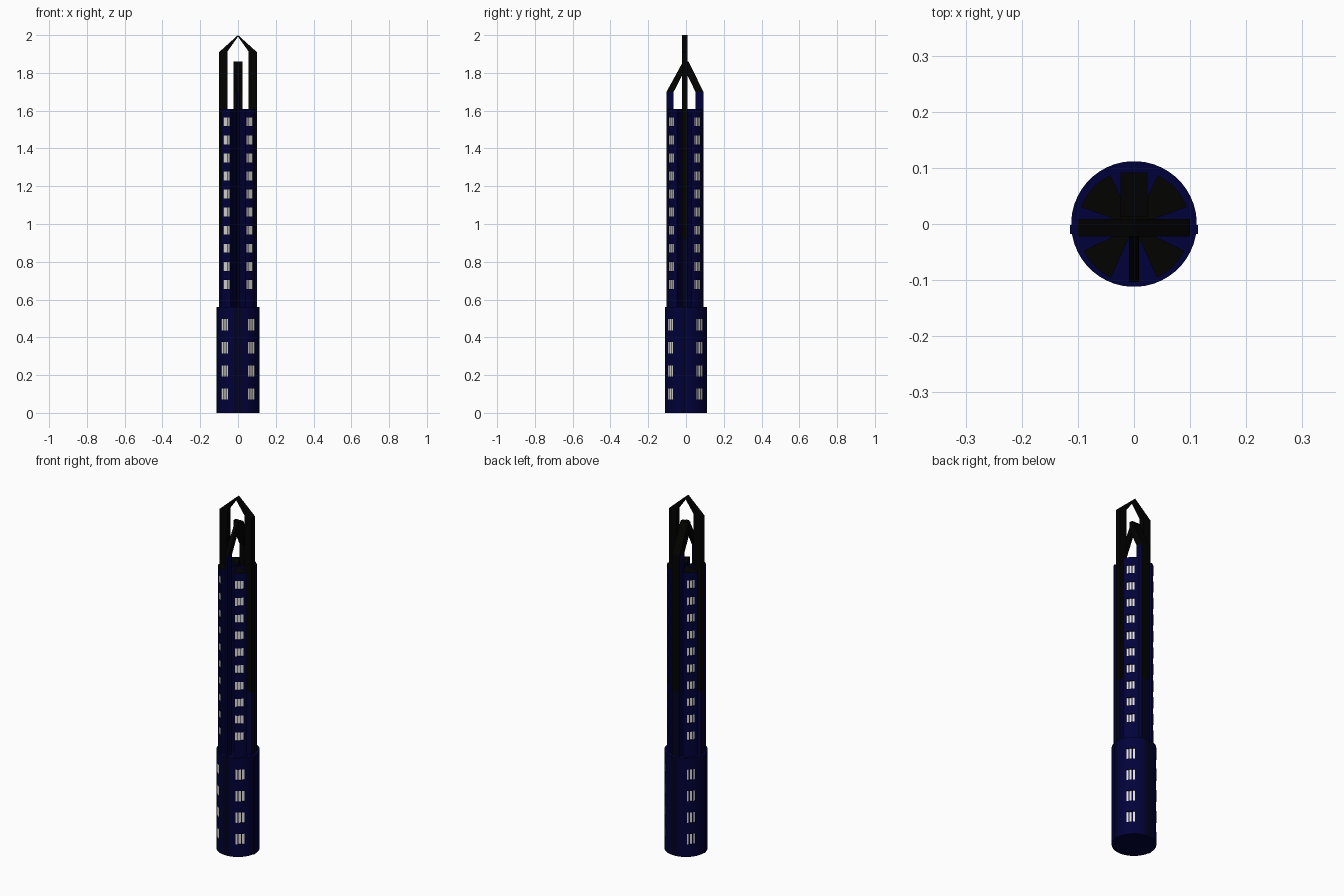
import bpy, bmesh
from math import sin, cos, radians
from mathutils import Vector, Matrix

cube = bpy.data.objects.get("Cube")
if cube:
    bpy.data.objects.remove(cube)

CY = -0.004          # the shaft sits slightly forward of the base
LEDGE, ROOF, SPLIT = 0.56, 1.61, 0.92


def material(name, rgb):
    m = bpy.data.materials.new(name)
    m.use_nodes = True
    m.diffuse_color = (*rgb, 1)
    m.node_tree.nodes["Principled BSDF"].inputs["Base Color"].default_value = (*rgb, 1)
    return m


navy = material("navy", (0.0004, 0.0004, 0.042))
midnight = material("midnight", (0.0004, 0.0004, 0.015))
black = material("black", (0.0005, 0.0005, 0.0004))
glass = material("pale_window", (0.75, 0.74, 0.7))


def finish(name, bm, *mats):
    bmesh.ops.recalc_face_normals(bm, faces=bm.faces)
    mesh = bpy.data.meshes.new(name)
    bm.to_mesh(mesh)
    bm.free()
    obj = bpy.data.objects.new(name, mesh)
    bpy.context.collection.objects.link(obj)
    for m in mats:
        mesh.materials.append(m)
    return obj


def extrude(bm, points, offset):
    """Fill an outline and extrude it along an offset vector."""
    face = bm.faces.new([bm.verts.new(p) for p in points])
    new = bmesh.ops.extrude_face_region(bm, geom=[face], use_keep_orig=True)["geom"]
    bmesh.ops.translate(bm, vec=offset,
                        verts=[v for v in new if isinstance(v, bmesh.types.BMVert)])


def box(name, x, y, z, *mats):
    bm = bmesh.new()
    corners = [(x[0], y[0], z[0]), (x[1], y[0], z[0]), (x[1], y[1], z[0]), (x[0], y[1], z[0])]
    extrude(bm, corners, (0, 0, z[1] - z[0]))
    return finish(name, bm, *mats)


def colour_ends(obj, axis):
    """Give the faces across an axis the second material."""
    for p in obj.data.polygons:
        p.material_index = int(abs(p.normal[axis]) > 0.9)


def ring(radius, start, end, steps, z, cy):
    angles = [radians(start + (end - start) * i / steps) for i in range(steps + 1)]
    return [(radius * cos(a), radius * sin(a) + cy, z) for a in angles]


def window_blocks(name, mat, radius, cy, angle, rows, offsets, size):
    """A grid of blocks lying in a flat plane that faces the given angle."""
    bm = bmesh.new()
    turn = Matrix.Translation((0, cy, 0)) @ Matrix.Rotation(radians(angle), 4, "Z")
    for z in rows:
        for t in offsets:
            bmesh.ops.create_cube(bm, size=1, matrix=turn @ Matrix.Translation((radius, t, z))
                                  @ Matrix.Diagonal((*size, 1)))
    return finish(name, bm, mat)


def add_windows(name, wall, floor, cy, angle, rows, height, gap, pane):
    """Cut a shallow recess for each row and set three panes into it."""
    cutter = window_blocks("cutter", navy, floor + 0.02, cy, angle, rows, (0,),
                           (0.04, 2 * gap + pane + 0.002, height))
    cutter.hide_render = True
    mod = wall.modifiers.new("recess", "BOOLEAN")
    mod.object = cutter
    mod.solver = "EXACT"
    bpy.context.view_layer.objects.active = wall
    bpy.ops.object.modifier_apply(modifier=mod.name)
    bpy.data.objects.remove(cutter)
    window_blocks(name, glass, floor, cy, angle, rows, (-gap, 0, gap), (0.005, pane, height))


# Round base with dark strips at the front and back
bm = bmesh.new()
extrude(bm, ring(0.112, 3.75, 363.75, 48, 0, 0)[:-1], (0, 0, LEDGE))
for f in bm.faces:
    c = f.calc_center_median()
    f.material_index = int(abs(c.x) < 0.02 and abs(c.y) > 0.1)
base = finish("base", bm, navy, midnight)
walls = [base]

# Shaft: four wedges with black roofs and open channels between them
base_rows = [0.1 + 0.122 * i for i in range(4)]
shaft_rows = [0.68 + 0.0957 * i for i in range(10)]
for name, start, end, facing, pane in (("back_left", 20, 65, 41, 0.01),
                                       ("back_right", 115, 160, 139, 0.01),
                                       ("front_right", 206, 246, 230, 0.0125),
                                       ("front_left", 294, 334, 310, 0.0125)):
    bm = bmesh.new()
    extrude(bm, [(0, CY, LEDGE)] + ring(0.1, start, end, 8, LEDGE, CY), (0, 0, ROOF - LEDGE))
    for f in bm.faces:
        f.material_index = int(f.calc_center_median().z > ROOF - 0.001)
    shaft = finish(name + "_shaft", bm, navy, black)
    walls.append(shaft)
    add_windows(name + "_shaft_windows", shaft, 0.091, CY, facing, shaft_rows, 0.047, 0.0155, pane)
    add_windows(name + "_base_windows", base, 0.104, 0, facing, base_rows, 0.06, 0.017, pane)

# Smooth shading on the rounded walls
for obj in walls:
    bpy.ops.object.select_all(action="DESELECT")
    obj.select_set(True)
    bpy.context.view_layer.objects.active = obj
    bpy.ops.object.shade_smooth_by_angle(angle=radians(30))

# Tall pointed arch across the sides
bm = bmesh.new()
half = [(0.055, SPLIT), (0.1, SPLIT), (0.1, 1.91), (0, 2.0), (0, 1.992), (0.055, 1.915)]
for side in (-1, 1):
    extrude(bm, [(side * x, -0.022, z) for x, z in half], (0, 0.031, 0))
finish("side_arch", bm, black)

# Lower side ribs, running down over the base
for name, s in (("left", 1), ("right", -1)):
    rib = box(name + "_lower_rib", sorted((s * 0.02, s * 0.1)), (-0.022, 0.009),
              (LEDGE, SPLIT), navy, midnight)
    colour_ends(rib, 0)
    rib = box(name + "_base_rib", sorted((s * 0.1, s * 0.114)), (-0.018, -0.002),
              (0, LEDGE), navy, midnight)
    colour_ends(rib, 0)

# Low arch front to back: wide back half, thin tapered front half
for name, outer, inner, width, tip, legs in (
        ("back", 0.092, 0.05, 0.024, 0.024,
         (("lower_rib", LEDGE, SPLIT, midnight), ("upper_rib", SPLIT, 1.7, black))),
        ("front", -0.103, -0.065, 0.009, 0.005, (("rib", LEDGE, 1.7, midnight),))):
    mid = -0.006
    bm = bmesh.new()
    prof = [(inner, 1.7), (outer, 1.7), (outer * 0.15, 1.86), (mid, 1.86), (mid, 1.815)]
    extrude(bm, [(-width, y, z) for y, z in prof], (2 * width, 0, 0))
    finish(name + "_arch", bm, black)
    for part, low, high, mat in legs:
        rib = box(f"{name}_{part}", (-width, width), sorted((inner, outer)),
                  (low, high), navy, mat)
        colour_ends(rib, 1)
        for v in rib.data.vertices:
            if abs(v.co.y - outer) < 0.001:
                v.co.x *= tip / width
